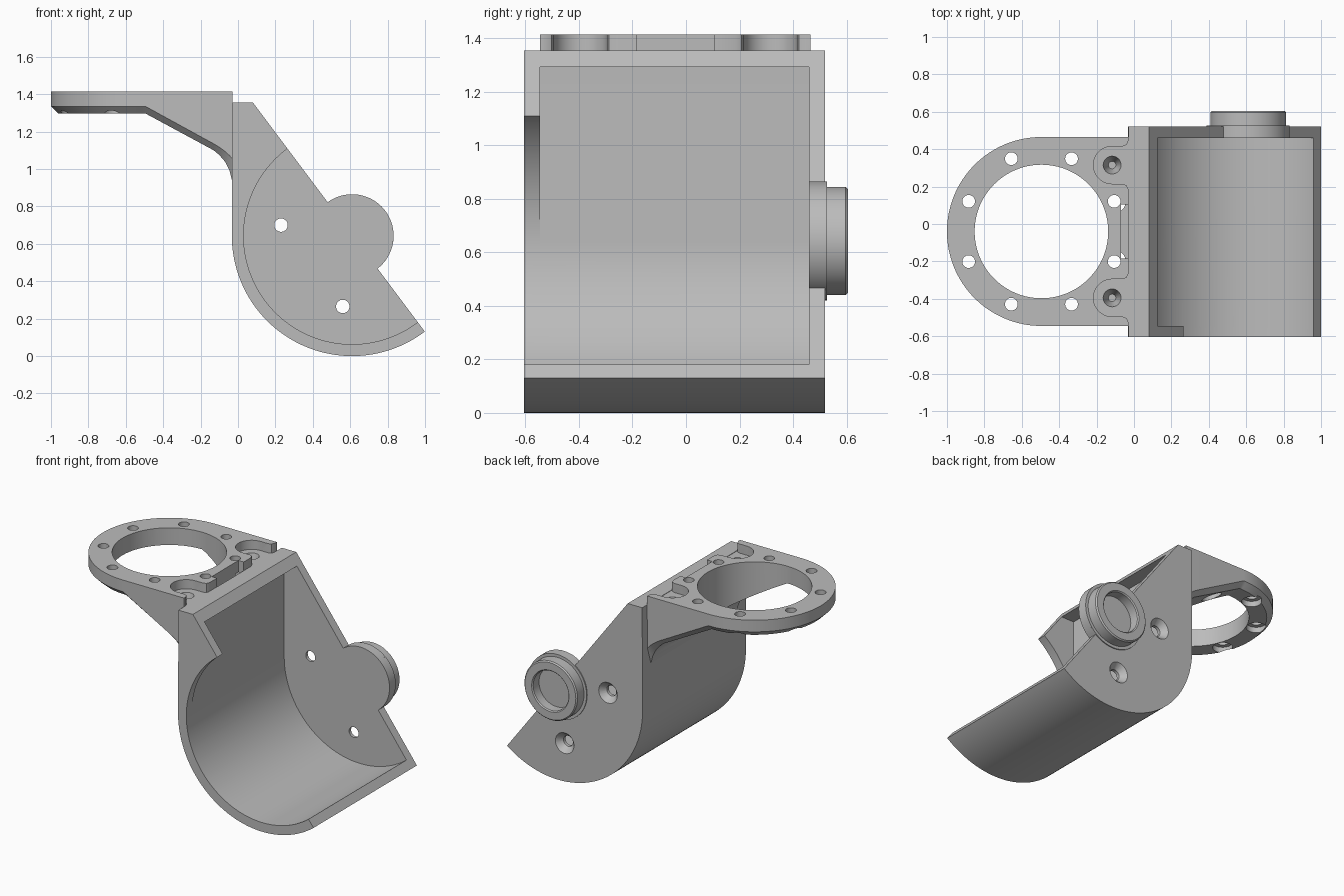
import bpy, bmesh
from math import sin, cos, pi, radians
from mathutils import Matrix

cube = bpy.data.objects.get("Cube")
if cube:
    bpy.data.objects.remove(cube, do_unlink=True)

grey = bpy.data.materials.new("plain grey")
grey.use_nodes = True
COLOUR = (0.5, 0.5, 0.5, 1)
grey.diffuse_color = COLOUR
grey.node_tree.nodes["Principled BSDF"].inputs["Base Color"].default_value = COLOUR

HUB = (0.61, 0.643)      # pivot axis of the housing (x, z)
RING = (-0.495, -0.04)   # centre of the mounting ring (x, y)
RING_R = 0.505


def make(name, bm):
    bmesh.ops.remove_doubles(bm, verts=bm.verts, dist=1e-5)
    bmesh.ops.recalc_face_normals(bm, faces=bm.faces)
    mesh = bpy.data.meshes.new(name)
    bm.to_mesh(mesh)
    bm.free()
    mesh.materials.append(grey)
    ob = bpy.data.objects.new(name, mesh)
    bpy.context.scene.collection.objects.link(ob)
    return ob


def arc(c, r, a0, a1, n=48):
    angles = [radians(a0 + (a1 - a0) * i / n) for i in range(n + 1)]
    return [(c[0] + r * cos(a), c[1] + r * sin(a)) for a in angles]


def prism(name, pts, lo, hi, axis="Y"):
    """Extrude a flat outline along Y (outline in x, z) or Z (outline in x, y)."""
    bm = bmesh.new()
    place = (lambda p, d: (p[0], d, p[1])) if axis == "Y" else (lambda p, d: (p[0], p[1], d))
    a = [bm.verts.new(place(p, lo)) for p in pts]
    b = [bm.verts.new(place(p, hi)) for p in pts]
    bm.faces.new(a)
    bm.faces.new(b)
    for i in range(len(pts)):
        j = (i + 1) % len(pts)
        bm.faces.new((a[i], a[j], b[j], b[i]))
    return make(name, bm)


def cone(name, c, r0, r1, lo, hi, axis="Z", n=64):
    bm = bmesh.new()
    bmesh.ops.create_cone(bm, cap_ends=True, segments=n, radius1=r0, radius2=r1, depth=hi - lo)
    mid = (lo + hi) / 2
    if axis == "Y":
        bm.transform(Matrix.Translation((c[0], mid, c[1])) @ Matrix.Rotation(-pi / 2, 4, "X"))
    else:
        bm.transform(Matrix.Translation((c[0], c[1], mid)))
    return make(name, bm)


def cut(ob, *cutters):
    for c in cutters:
        c.hide_render = True
        mod = ob.modifiers.new("cut", "BOOLEAN")
        mod.operation, mod.solver, mod.object = "DIFFERENCE", "EXACT", c
    bpy.context.view_layer.update()
    deps = bpy.context.evaluated_depsgraph_get()
    mesh = bpy.data.meshes.new_from_object(ob.evaluated_get(deps))
    ob.modifiers.clear()
    ob.data = mesh
    for c in cutters:
        bpy.data.objects.remove(c, do_unlink=True)


def lathe(name, profile, c, n=96):
    """Spin (radius, y) points round an axis along Y."""
    bm = bmesh.new()
    rings = [[bm.verts.new((c[0] + r * cos(2 * pi * i / n), y, c[1] + r * sin(2 * pi * i / n)))
              for i in range(n)] for r, y in profile]
    for a, b in zip(rings, rings[1:]):
        for i in range(n):
            j = (i + 1) % n
            bm.faces.new((a[i], a[j], b[j], b[i]))
    bm.faces.new(rings[0])
    bm.faces.new(rings[-1])
    return make(name, bm)


# Housing: round-bottomed trough with a slanted open side
housing = prism("housing", [(0.08, 1.355), (-0.03, 1.355)] + arc(HUB, 0.643, 180, 307.2, 80),
                -0.605, 0.52)
cavity = prism("cavity_cutter", [(0.8, 1.293), (0.03, 1.293)] + arc(HUB, 0.58, 180, 307.2, 80)
               + [(1.36, 0.48)], -0.545, 0.46)
mouth = cone("mouth_cutter", HUB, 0.58, 0.58, -0.7, -0.5, "Y", 192)
cutters = [cavity, mouth]
for spot in ((0.23, 0.70), (0.56, 0.265)):
    cutters.append(cone("screw_cutter", spot, 0.036, 0.036, 0.4, 0.6, "Y", 32))
    cutters.append(cone("sink_cutter", spot, 0.03, 0.08, 0.475, 0.53, "Y", 32))
cut(housing, *cutters)

# Pivot lobe on the back wall, with its socketed boss
lobe = prism("pivot_lobe", arc(HUB, 0.222, -53, 127), 0.46, 0.52)
boss = lathe("pivot_boss", [(0.222, 0.515), (0.222, 0.527), (0.202, 0.527), (0.202, 0.597),
                            (0.194, 0.605), (0.142, 0.605), (0.135, 0.598), (0.135, 0.535)], HUB)

# Bracket: chamfered ring plate that deepens into a gusset at the housing
CHAMFER = 0.038
stations = []    # outer x, inner x, outer half width, inner half width, edge z, underside z
for i in range(41):
    a = pi / 2 * i / 40
    r = RING_R - CHAMFER
    stations.append((RING[0] - RING_R * cos(a), RING[0] - r * cos(a),
                     RING_R * sin(a), r * sin(a), 1.335, 1.297))
for x, edge, under in ((-0.13, 1.135, 1.10), (-0.10, 1.117, 1.075), (-0.07, 1.095, 1.04),
                       (-0.045, 1.072, 0.99), (-0.03, 1.055, 0.93)):
    stations.append((x, x, RING_R, RING_R - CHAMFER, edge, under))
bm = bmesh.new()
loops = []
for xo, xi, wo, wi, edge, under in stations:
    y = RING[1]
    loops.append([bm.verts.new(p) for p in (
        (xo, y - wo, 1.415), (xo, y - wo, edge), (xi, y - wi, under),
        (xi, y + wi, under), (xo, y + wo, edge), (xo, y + wo, 1.415))])
for a, b in zip(loops, loops[1:]):
    for i in range(6):
        j = (i + 1) % 6
        bm.faces.new((a[i], a[j], b[j], b[i]))
bm.faces.new(loops[-1])
bmesh.ops.dissolve_degenerate(bm, dist=1e-5, edges=bm.edges)
bracket = make("ring_bracket", bm)

# Ring bore, eight counterbored bolt holes, screw pockets and rear slot
cutters = [cone("bore_cutter", RING, 0.357, 0.357, 0.5, 2, "Z", 128)]
for k in range(8):
    a = radians(22.5 + 45 * k)
    spot = (RING[0] + 0.421 * cos(a), RING[1] + 0.421 * sin(a))
    cutters.append(cone("bolt_cutter", spot, 0.034, 0.034, 0.5, 2, "Z", 32))
    cutters.append(cone("counterbore_cutter", spot, 0.062, 0.062, 0.6, 1.335, "Z", 32))
for y in (0.315, -0.395):
    pocket = [(0.05, y + 0.13), (-0.03, y + 0.13), (-0.04, y + 0.108), (-0.06, y + 0.1)]
    pocket += arc((-0.117, y), 0.1, 90, 270, 24)
    pocket += [(-0.06, y - 0.1), (-0.04, y - 0.108), (-0.03, y - 0.13), (0.05, y - 0.13)]
    cutters.append(prism("pocket_cutter", pocket, 1.352, 1.6, "Z"))
    cutters.append(cone("pilot_cutter", (-0.117, y), 0.02, 0.05, 1.25, 1.36, "Z", 32))
slot = [(-0.07, -0.185), (0.05, -0.185), (0.05, 0.105), (-0.07, 0.105)]
cutters.append(prism("slot_cutter", slot, 1.3, 1.6, "Z"))
cut(bracket, *cutters)

# Smooth the curved faces, keep the edges sharp
bpy.ops.object.select_all(action="DESELECT")
for ob in (housing, lobe, boss, bracket):
    ob.select_set(True)
bpy.context.view_layer.objects.active = housing
bpy.ops.object.shade_smooth_by_angle(angle=radians(25))
